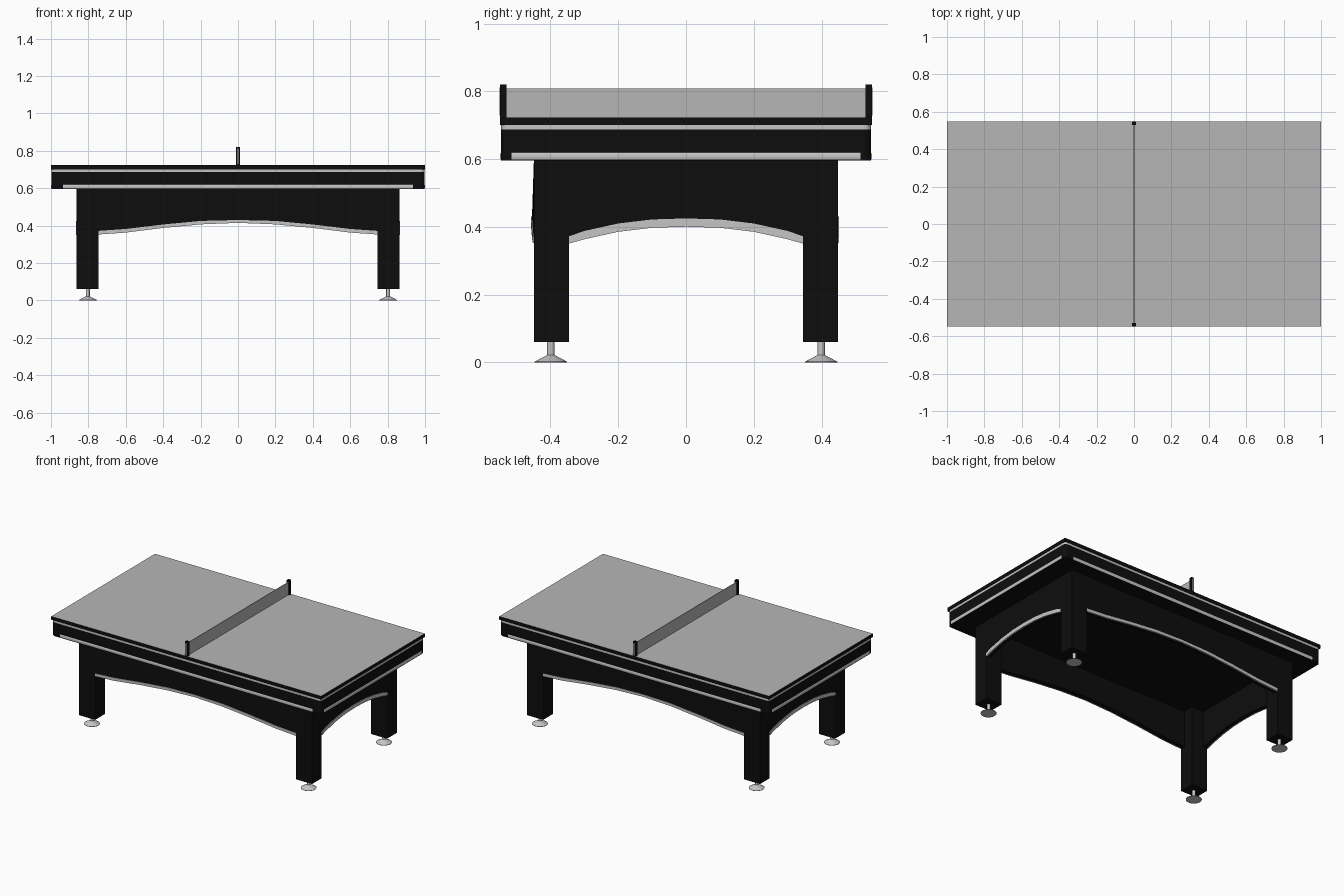
import bpy, bmesh, math
from mathutils import Vector

if "Cube" in bpy.data.objects:
    bpy.data.objects.remove(bpy.data.objects["Cube"])


def material(name, v):
    m = bpy.data.materials.new(name)
    m.diffuse_color = (v, v, v, 1)
    m.use_nodes = True
    m.node_tree.nodes["Principled BSDF"].inputs["Base Color"].default_value = m.diffuse_color
    return m


BLACK = material("black", 0.004)
GREY = material("playing_grey", 0.47)
SILVER = material("silver", 0.56)


def finish(name, bm, *mats):
    bmesh.ops.recalc_face_normals(bm, faces=bm.faces[:])
    me = bpy.data.meshes.new(name)
    bm.to_mesh(me)
    bm.free()
    for m in mats:
        me.materials.append(m)
    ob = bpy.data.objects.new(name, me)
    bpy.context.collection.objects.link(ob)
    return ob


def box(name, lo, hi, *mats, chamfer=0, top_material=0):
    lo, hi = Vector(lo), Vector(hi)
    bm = bmesh.new()
    bmesh.ops.create_cube(bm, size=1)
    for v in bm.verts:
        v.co = Vector([(lo[i] + hi[i]) / 2 + v.co[i] * (hi[i] - lo[i]) for i in range(3)])
    if chamfer:
        upright = [e for e in bm.edges if abs(e.verts[0].co.z - e.verts[1].co.z) > 1e-4]
        bmesh.ops.bevel(bm, geom=upright, offset=chamfer, segments=3, profile=0.5, affect='EDGES')
    bm.normal_update()
    for f in bm.faces:
        if f.normal.z > 0.9:
            f.material_index = top_material
    return finish(name, bm, *mats)


def sweep(name, sections, mat):
    """Join equal closed sections into a capped solid."""
    bm = bmesh.new()
    rings = [[bm.verts.new(p) for p in s] for s in sections]
    n = len(rings[0])
    for a, b in zip(rings, rings[1:]):
        for i in range(n):
            bm.faces.new((a[i], a[(i + 1) % n], b[(i + 1) % n], b[i]))
    bm.faces.new(rings[0])
    bm.faces.new(rings[-1])
    return finish(name, bm, mat)


# Table top, silver line and apron stacked below it
box("table_top", (-1, -0.549, 0.701), (1, 0.549, 0.7235), BLACK, GREY, top_material=1)
box("silver_line", (-0.997, -0.546, 0.687), (0.997, 0.546, 0.701), SILVER, chamfer=0.02)
box("apron", (-0.997, -0.546, 0.596), (0.997, 0.546, 0.687), BLACK, chamfer=0.02)

# Net and its posts
box("net", (-0.002, -0.532, 0.7235), (0.002, 0.532, 0.808), GREY)
for s, side in ((-1, "front"), (1, "back")):
    y = sorted((s * 0.530, s * 0.549))
    box(side + "_net_post", (-0.01, y[0], 0.715), (0.01, y[1], 0.82), BLACK)
    y = sorted((s * 0.549, s * 0.550))
    box(side + "_post_plate", (-0.004, y[0], 0.728), (0.004, y[1], 0.812), SILVER)

# Legs with levelling feet
FOOT = [(0.048, 0), (0.048, 0.002), (0.0105, 0.022), (0.0105, 0.061)]
for sx, a in ((-1, "left"), (1, "right")):
    for sy, b in ((-1, "front"), (1, "back")):
        xs, ys = sorted((sx * 0.745, sx * 0.863)), sorted((sy * 0.346, sy * 0.449))
        box(f"{b}_{a}_leg", (xs[0], ys[0], 0.06), (xs[1], ys[1], 0.597), BLACK)
        rings = [[(sx * 0.803 + r * math.cos(t), sy * 0.399 + r * math.sin(t), z)
                  for t in [k * math.tau / 24 for k in range(24)]] for r, z in FOOT]
        foot = sweep(f"{b}_{a}_foot", rings, SILVER)
        bpy.context.view_layer.objects.active = foot
        foot.select_set(True)
        bpy.ops.object.shade_smooth_by_angle(angle=math.radians(25))
        foot.select_set(False)

# Arch shapes: distance from centre, trim bottom, trim top
LONG = [(0, .415, .430), (.2, .407, .425), (.4, .388, .406), (.6, .363, .382), (.745, .353, .372)]
SHORT = [(0, .401, .425), (.1, .398, .422), (.2, .386, .410), (.3, .364, .388), (.346, .351, .372)]

# u runs along a side, d is the distance out from the centre
SIDES = {
    "front": (lambda u, d, z: (u, -d, z), LONG, 0.449, 0.546, 0.935, 0.006),
    "back": (lambda u, d, z: (u, d, z), LONG, 0.449, 0.546, 0.935, 0),
    "left": (lambda u, d, z: (-d, u, z), SHORT, 0.863, 0.997, 0.515, 0),
    "right": (lambda u, d, z: (d, u, z), SHORT, 0.863, 0.997, 0.515, 0),
}
for side, (place, arch, d, edge, reach, bulge) in SIDES.items():
    pts = [(-u, b, t) for u, b, t in arch[:0:-1]] + arch
    skirt, trim = [], []
    for u, b, t in pts:
        o = d + bulge * (1 - (u / arch[-1][0]) ** 2)
        skirt.append([place(u, d, 0.597), place(u, o, b), place(u, d - 0.03, b), place(u, d - 0.03, 0.597)])
        trim.append([place(u, o - 0.004, t), place(u, o + 0.003, t),
                     place(u, o + 0.003, b - 0.0005), place(u, o - 0.004, b - 0.0005)])
    sweep(side + "_arched_skirt", skirt, BLACK)
    sweep(side + "_arch_trim", trim, SILVER)
    # Half-round moulding along the lower apron edge
    arc = [(edge - 0.001 + 0.004 * math.sin(t), 0.6085 + 0.0115 * math.cos(t))
           for t in [k * math.pi / 8 for k in range(9)]]
    bead = sweep(side + "_moulding", [[place(u, q, z) for q, z in arc] for u in (-reach, reach)], SILVER)
    bpy.context.view_layer.objects.active = bead
    bead.select_set(True)
    bpy.ops.object.shade_smooth_by_angle(angle=math.radians(50))
    bead.select_set(False)
